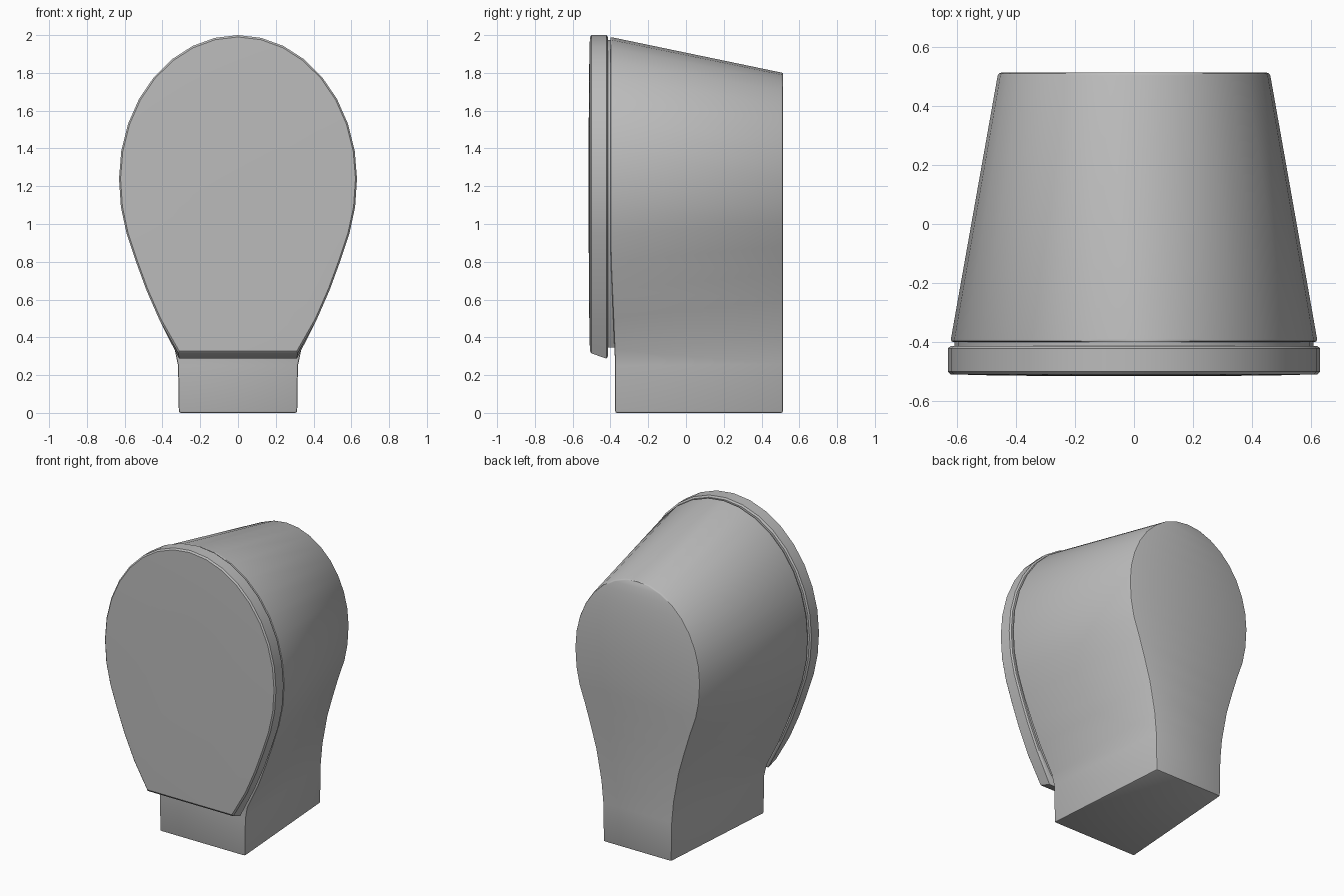
import bpy
import bmesh
import math

if "Cube" in bpy.data.objects:
    bpy.data.objects.remove(bpy.data.objects["Cube"], do_unlink=True)

grey = bpy.data.materials.new("plain_grey")
grey.use_nodes = True
COLOR = (0.5, 0.5, 0.5, 1)
grey.diffuse_color = COLOR
grey.node_tree.nodes["Principled BSDF"].inputs["Base Color"].default_value = COLOR

MID = 1.24   # height of the widest point


def half_outline(width, rise, lower):
    """Half of a teardrop: quarter ellipse from the crown, then the lower side."""
    arc = [(width * math.sin(math.pi * i / 16), MID + rise * math.cos(math.pi * i / 16))
           for i in range(9)]
    return arc + lower


def scaled(half, s):
    return [(x * s, MID + (z - MID) * s) for x, z in half]


def loft(name, rings, bevel=0.0):
    """Join mirrored half outlines, each given with a depth rule y(z)."""
    bm = bmesh.new()
    sides = []
    for half, depth in rings:
        right = [bm.verts.new((x, depth(z), z)) for x, z in half]
        left = [right[0]] + [bm.verts.new((-x, depth(z), z)) for x, z in half[1:]]
        sides.append((right, left))
    count = len(sides[0][0])
    for (r0, l0), (r1, l1) in zip(sides, sides[1:]):
        for a, b in ((r0, r1), (l0, l1)):
            for i in range(count - 1):
                bm.faces.new((a[i], a[i + 1], b[i + 1], b[i]))
        bm.faces.new((r0[-1], l0[-1], l1[-1], r1[-1]))
    # Close both ends with strips running from side to side
    for right, left in (sides[0], sides[-1]):
        bm.faces.new((right[0], right[1], left[1]))
        for i in range(1, count - 1):
            bm.faces.new((right[i], right[i + 1], left[i + 1], left[i]))
    bmesh.ops.recalc_face_normals(bm, faces=bm.faces)
    mesh = bpy.data.meshes.new(name)
    bm.to_mesh(mesh)
    bm.free()
    mesh.materials.append(grey)
    obj = bpy.data.objects.new(name, mesh)
    bpy.context.collection.objects.link(obj)
    bpy.ops.object.select_all(action="DESELECT")
    obj.select_set(True)
    bpy.context.view_layer.objects.active = obj
    if bevel:
        mod = obj.modifiers.new("soft_edges", "BEVEL")
        mod.width = bevel
        mod.segments = 2
        mod.limit_method = "ANGLE"
        mod.angle_limit = math.radians(40)
        bpy.ops.object.modifier_apply(modifier=mod.name)
    bpy.ops.object.shade_smooth_by_angle(angle=math.radians(35))
    return obj


def flat(y):
    return lambda z: y


# Tapering body standing on a rectangular foot
body_front = half_outline(0.622, 0.75, [
    (0.613, 1.09), (0.583, 0.95), (0.535, 0.8), (0.48, 0.65),
    (0.42, 0.5), (0.335, 0.33), (0.318, 0.25), (0.314, 0)])
body_back = half_outline(0.46, 0.56, [
    (0.452, 1.11), (0.43, 1.0), (0.388, 0.88), (0.345, 0.74),
    (0.305, 0.6), (0.268, 0.4), (0.255, 0.26), (0.25, 0)])


def body_lean(z):
    return -0.375 - 0.025 * min(1, max(0, (z - 0.25) / 0.6))


loft("body", [(body_front, body_lean), (body_back, flat(0.513))], bevel=0.01)

# Front lid with a slanted lower edge and a slightly domed face
lid_side = [(0.62, 1.09), (0.59, 0.95), (0.54, 0.8), (0.485, 0.65), (0.415, 0.49)]
lid_front = half_outline(0.63, 0.76, lid_side + [(0.315, 0.315)])
lid_back = half_outline(0.63, 0.76, lid_side + [(0.312, 0.287)])
loft("lid", [
    (scaled(lid_back, 0.985), flat(-0.413)),
    (lid_back, flat(-0.421)),
    (lid_front, flat(-0.5)),
    (scaled(lid_front, 0.987), flat(-0.509)),
    (scaled(lid_front, 0.75), flat(-0.513)),
    (scaled(lid_front, 0.4), flat(-0.515))])

# Recessed core forming the groove between lid and body
core = scaled(lid_front, 0.965)
loft("groove_core", [(core, flat(-0.45)), (core, flat(-0.35))])
